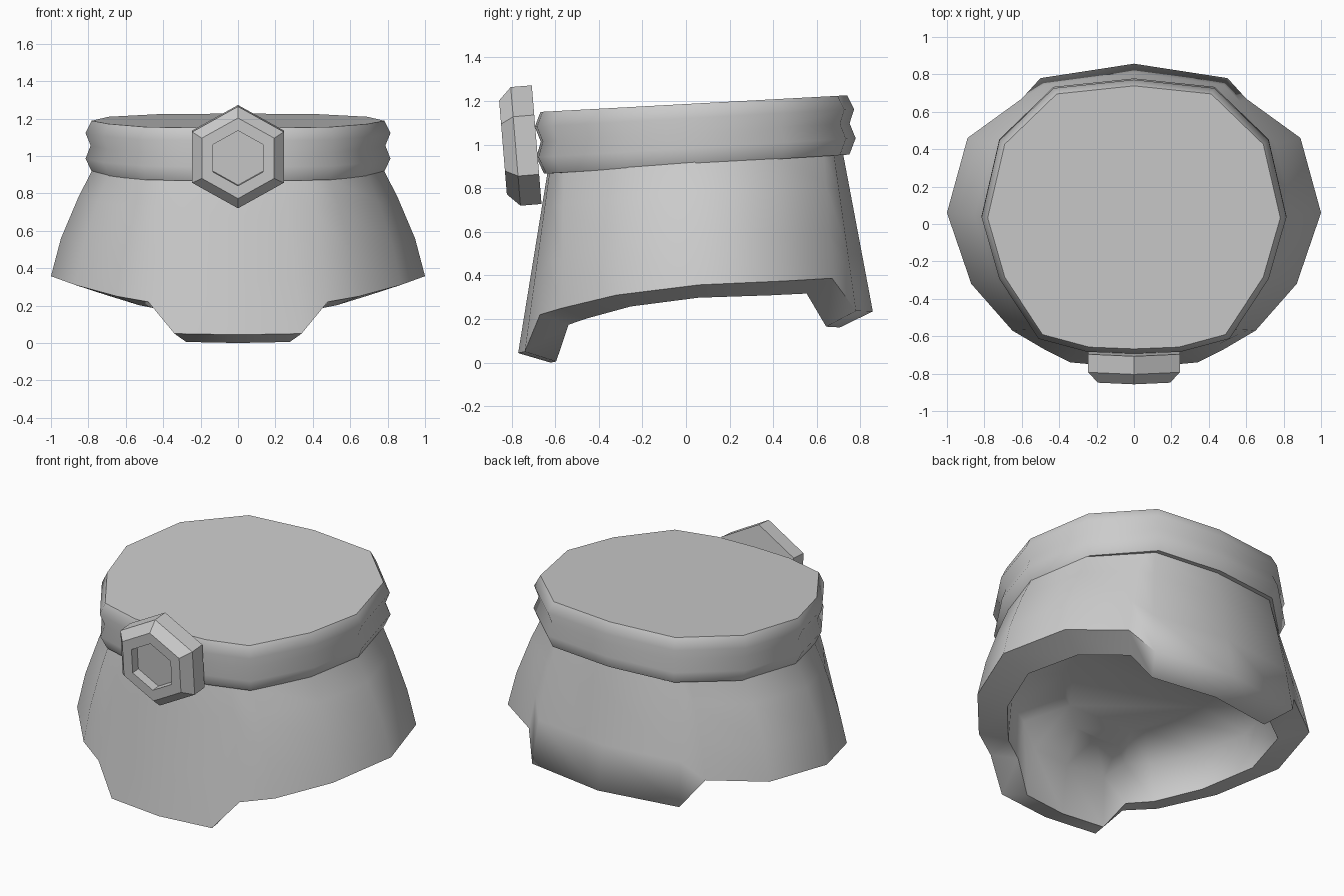
import bpy, bmesh, math
from mathutils import Vector, Matrix

cube = bpy.data.objects.get("Cube")
if cube:
    bpy.data.objects.remove(cube)

GREY = (0.6, 0.6, 0.6, 1)
mat = bpy.data.materials.new("plain grey")
mat.use_nodes = True
mat.diffuse_color = GREY
bsdf = next(n for n in mat.node_tree.nodes if n.type == 'BSDF_PRINCIPLED')
bsdf.inputs["Base Color"].default_value = GREY


def loft(name, rings, cap_start, cap_end, angle):
    """Skin closed rings of equal length, with optional end caps."""
    bm = bmesh.new()
    vs = [[bm.verts.new(p) for p in ring] for ring in rings]
    n = len(rings[0])
    for a, b in zip(vs, vs[1:]):
        for i in range(n):
            j = (i + 1) % n
            bm.faces.new((a[i], a[j], b[j], b[i]))
    if cap_start:
        bm.faces.new(vs[0][::-1])
    if cap_end:
        bm.faces.new(vs[-1])
    bmesh.ops.recalc_face_normals(bm, faces=bm.faces)
    me = bpy.data.meshes.new(name)
    bm.to_mesh(me)
    bm.free()
    me.materials.append(mat)
    ob = bpy.data.objects.new(name, me)
    bpy.context.collection.objects.link(ob)
    bpy.ops.object.select_all(action='DESELECT')
    ob.select_set(True)
    bpy.context.view_layer.objects.active = ob
    bpy.ops.object.shade_smooth_by_angle(angle=math.radians(angle))


def mirrored(half):
    """Complete a ring whose +x half runs from front to back."""
    return half + [(-p[0],) + tuple(p[1:]) for p in half[-2:0:-1]]


# Outline of the waist, and the hem with its front and back flaps
belt_half = [(0, -.69), (.25, -.68), (.51, -.61), (.72, -.29),
             (.815, .04), (.72, .45), (.43, .73), (0, .775)]
waist_half = [(0, -.69), (.25, -.68), (.38, -.65), (.51, -.61), (.72, -.29),
              (.815, .04), (.72, .45), (.48, .68), (.43, .73), (0, .775)]
hem_half = [(0, -.77, .044), (.34, -.74, .05), (.48, -.67, .22), (.65, -.57, .25),
            (.87, -.32, .31), (1, .06, .357), (.89, .46, .375), (.6, .67, .387),
            (.5, .78, .237), (0, .857, .235)]
belt, waist, hem = map(mirrored, (belt_half, waist_half, hem_half))
MID_Y = .04


def scaled(ring, s, dz, slope=0):
    """Shrink a ring towards the middle, and move it up by dz + slope * y."""
    return [Vector((p.x * s, MID_Y + (p.y - MID_Y) * s, p.z + dz + slope * p.y))
            for p in ring]


# Skirt: outer rings from the waist down, then a shallow hollow underneath
top = [Vector((x * .96, MID_Y + (y - MID_Y) * .925, .915 + .06 * y)) for x, y in waist]


def skirt_ring(t):
    ring = []
    for h, w in zip(hem, top):
        p = Vector(h).lerp(w, t)
        p.x *= 1 + .03 * math.sin(math.pi * t)
        ring.append(p)
    return ring


outer = [skirt_ring(t) for t in (1, .76, .36, 0)]
inner = [scaled(skirt_ring(t), .815, -.058, -.018) for t in (0, .36)]
ceiling = scaled(inner[1], .6, .06)
loft("skirt", [scaled(top, .97, .1)] + outer + inner + [ceiling], False, True, 76)

# Belt: two rounded ridges leaning with the waist, closed on top
profile = [(.9, 0, .06), (.956, 0, .06), (1, .075, .06), (.967, .145, .058),
           (1, .212, .055), (.96, .278, .052)]
belt_rings = [[Vector((x * s, MID_Y + (y - MID_Y) * s - .05 * (dz - .14),
                       .908 + dz + slope * y)) for x, y in belt]
              for s, dz, slope in profile]
loft("belt", belt_rings, False, True, 50)

# Buckle: bevelled hexagon with a sunken centre, leaning slightly
place = Matrix.Translation((0, -.685, 1.0)) @ Matrix.Rotation(math.radians(4.7), 4, 'X')
steps = [(.273, 0), (.273, .097), (.216, .155), (.148, .155), (.148, .1)]
hexes = [[place @ Vector((r * 1.035 * math.sin(k * math.pi / 3), -d,
                          r * math.cos(k * math.pi / 3)))
          for k in range(6)] for r, d in steps]
loft("buckle", hexes, True, True, 20)
